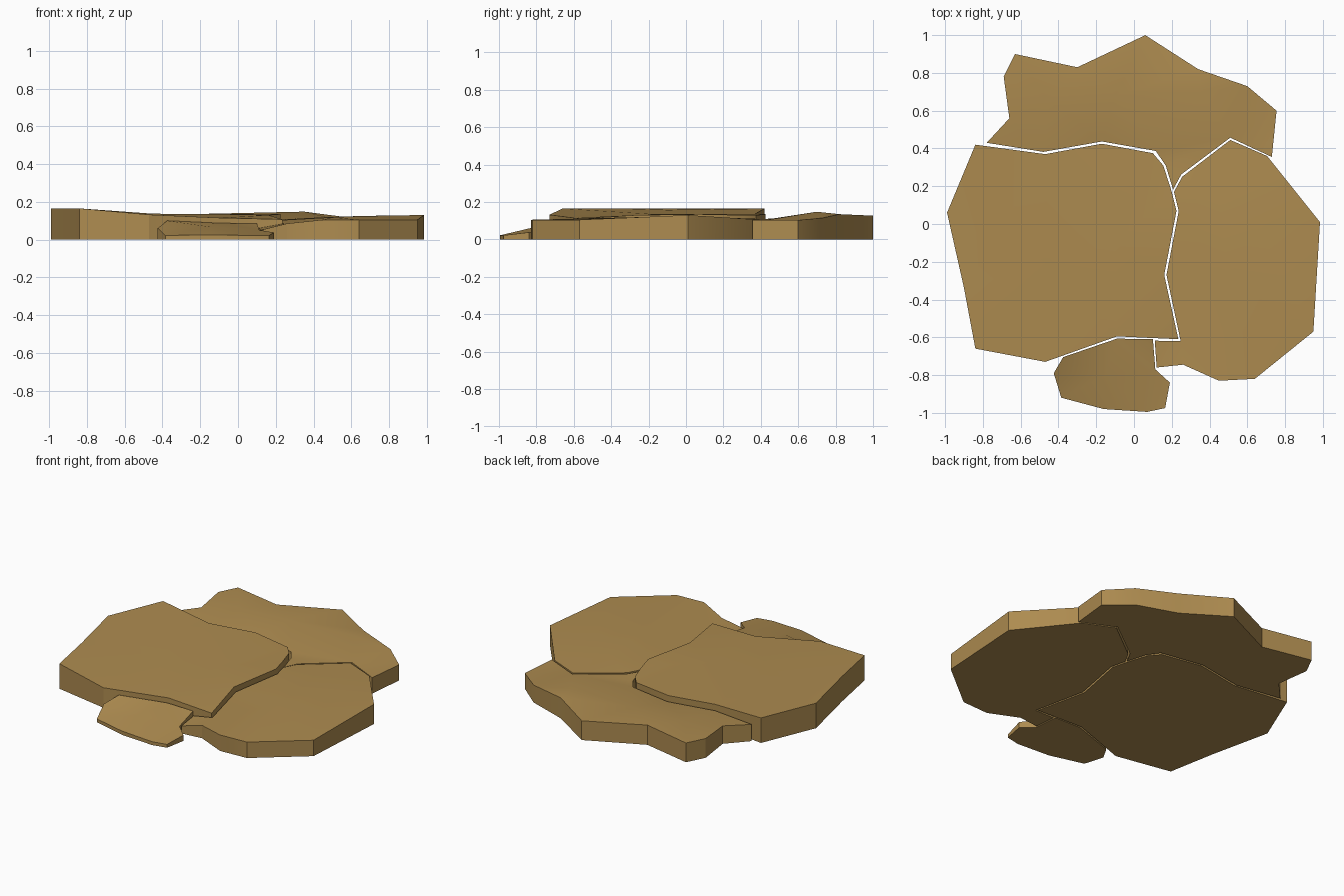
import bpy, math
from mathutils import Vector
from mathutils.geometry import delaunay_2d_cdt

mat = bpy.data.materials.new("sandstone")
mat.diffuse_color = (0.42, 0.26, 0.08, 1)


def stone(name, rim, inner):
    """Slab with a flat base, upright sides and a gently uneven top."""
    n = len(rim)
    pts = rim + inner
    flat = [Vector(p[:2]) for p in pts]
    _, _, tris, orig, _, _ = delaunay_2d_cdt(
        flat, [(i, (i + 1) % n) for i in range(n)], [], 1, 1e-6)
    verts = [Vector(p) for p in pts] + [Vector((p[0], p[1], 0)) for p in rim]
    base = len(pts)
    faces = []
    for t in tris:
        f = [orig[i][0] for i in t]
        a, b, c = (flat[i] for i in f)
        if (b - a).cross(c - a) < 0:
            f.reverse()
        faces.append(f)
    for i in range(n):
        j = (i + 1) % n
        faces.append((base + i, base + j, j, i))
    faces.append([base + i for i in reversed(range(n))])
    me = bpy.data.meshes.new(name)
    me.from_pydata(verts, [], faces)
    me.materials.append(mat)
    ob = bpy.data.objects.new(name, me)
    bpy.context.collection.objects.link(ob)
    bpy.context.view_layer.objects.active = ob
    ob.select_set(True)
    bpy.ops.object.shade_smooth_by_angle(angle=math.radians(30))
    ob.select_set(False)


# Rims run counter-clockwise: x, y, top height
stone("left_slab", [
    (-.99, .06, .165), (-.90, -.34, .165), (-.84, -.66, .165),
    (-.47, -.73, .132), (-.09, -.595, .115), (.235, -.61, .107),
    (.16, -.27, .13), (.225, .07, .135), (.20, .17, .133),
    (.155, .31, .13), (.10, .375, .13), (-.17, .425, .135),
    (-.47, .37, .137), (-.84, .42, .165)],
    [(-.45, -.2, .137), (-.1, -.1, .135), (-.75, -.1, .158)])

stone("right_slab", [
    (.12, -.76, .05), (.26, -.745, .085), (.45, -.83, .105),
    (.64, -.82, .105), (.95, -.57, .105), (.985, .01, .13),
    (.705, .36, .108), (.51, .445, .108), (.255, .25, .105),
    (.212, .17, .105), (.237, .07, .107), (.172, -.27, .1),
    (.247, -.62, .085), (.11, -.618, .06)],
    [(.5, -.3, .118), (.65, 0, .125), (.45, .15, .118)])

stone("back_slab", [
    (-.78, .43, .11), (-.48, .382, .102), (-.17, .437, .1),
    (.115, .387, .1), (.168, .31, .1), (.207, .182, .1),
    (.25, .262, .103), (.51, .457, .108), (.73, .355, .105),
    (.755, .6, .103), (.6, .73, .115), (.34, .82, .135),
    (.06, 1.0, .127), (-.30, .83, .13), (-.63, .9, .127),
    (-.69, .78, .127), (-.66, .56, .118)],
    [(.35, .7, .148), (-.1, .68, .138), (-.45, .65, .13)])

stone("small_front_stone", [
    (-.425, -.79, .06), (-.385, -.92, .022), (-.16, -.98, .025),
    (.07, -.995, .022), (.165, -.975, .022), (.19, -.84, .038),
    (.113, -.77, .05), (.1, -.61, .085), (-.09, -.607, .087),
    (-.375, -.705, .1)],
    [(-.15, -.8, .068)])
